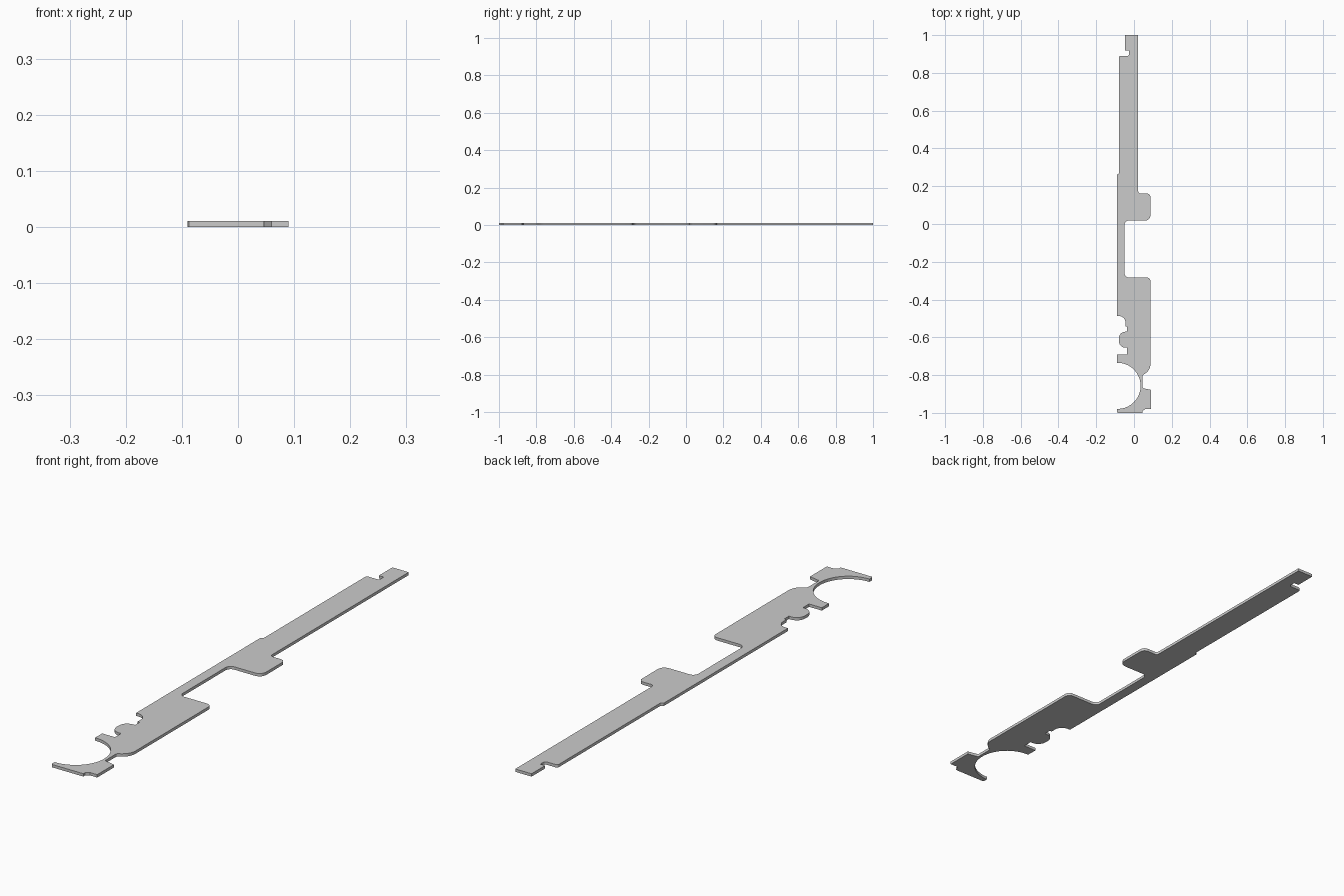
import bpy, bmesh, math
from mathutils import Vector

if "Cube" in bpy.data.objects:
    bpy.data.objects.remove(bpy.data.objects["Cube"])

THICK = 0.011


def fillet(a, b, c, r, n=7):
    """Round corner b between neighbours a and c with radius r."""
    if r == 0:
        return [b]
    u, v = (a - b).normalized(), (c - b).normalized()
    half = u.angle(v) / 2
    t = min(r / math.tan(half), (a - b).length * 0.98, (c - b).length * 0.98)
    r = t * math.tan(half)
    centre = b + (u + v).normalized() * (r / math.sin(half))
    s, e = b + u * t - centre, b + v * t - centre
    sweep = s.angle_signed(e)
    a0 = math.atan2(s.y, s.x)
    return [centre + r * Vector((math.cos(a0 - sweep * i / n), math.sin(a0 - sweep * i / n)))
            for i in range(n + 1)]


def rounded(corners):
    pts = [Vector(p[:2]) for p in corners]
    out = []
    for i, p in enumerate(corners):
        out += fillet(pts[i - 1], pts[i], pts[(i + 1) % len(pts)], p[2])
    return out


# round mouth at the lower end
mouth = [(-0.087 + 0.122 * math.sin(a), -0.857 + 0.122 * math.cos(a), 0)
         for a in (math.pi * i / 32 for i in range(33))]

# left edge, top to bottom: x, y, corner radius
left = [(0.022, 1, 0), (-0.047, 1, 0), (-0.047, 0.918, 0), (-0.026, 0.918, 0),
        (-0.026, 0.89, 0.01), (-0.08, 0.89, 0.008), (-0.08, 0.268, 0.005), (-0.09, 0.262, 0),
        (-0.09, -0.487, 0), (-0.045, -0.487, 0.035), (-0.045, -0.542, 0), (-0.036, -0.542, 0),
        (-0.036, -0.57, 0), (-0.08, -0.57, 0.035), (-0.08, -0.655, 0.035), (-0.036, -0.655, 0),
        (-0.036, -0.692, 0), (-0.09, -0.692, 0), (-0.09, -0.735, 0)]

# right edge, bottom to top
right = [(-0.09, -0.979, 0), (-0.09, -0.993, 0), (-0.087, -1, 0), (0.046, -1, 0),
         (0.046, -0.99, 0), (0.06, -0.979, 0), (0.09, -0.979, 0), (0.09, -0.878, 0),
         (0.046, -0.869, 0.006), (0.046, -0.8, 0.008), (0.087, -0.773, 0.055),
         (0.087, -0.283, 0.02), (-0.05, -0.283, 0.022), (-0.05, 0.018, 0.022),
         (0.087, 0.018, 0.028), (0.087, 0.162, 0.02), (0.022, 0.162, 0.012)]

# flat plate extruded from the outline
bm = bmesh.new()
face = bm.faces.new([bm.verts.new((p.x, p.y, 0)) for p in rounded(left + mouth + right)])
ext = bmesh.ops.extrude_face_region(bm, geom=[face])
bmesh.ops.translate(bm, vec=(0, 0, THICK),
                    verts=[g for g in ext["geom"] if isinstance(g, bmesh.types.BMVert)])
bmesh.ops.remove_doubles(bm, verts=bm.verts, dist=1e-5)
bmesh.ops.recalc_face_normals(bm, faces=bm.faces)
mesh = bpy.data.meshes.new("flat_plate")
bm.to_mesh(mesh)
bm.free()
plate = bpy.data.objects.new("flat_plate", mesh)
bpy.context.collection.objects.link(plate)
bpy.context.view_layer.objects.active = plate
plate.select_set(True)
bpy.ops.object.shade_smooth_by_angle(angle=math.radians(30))
